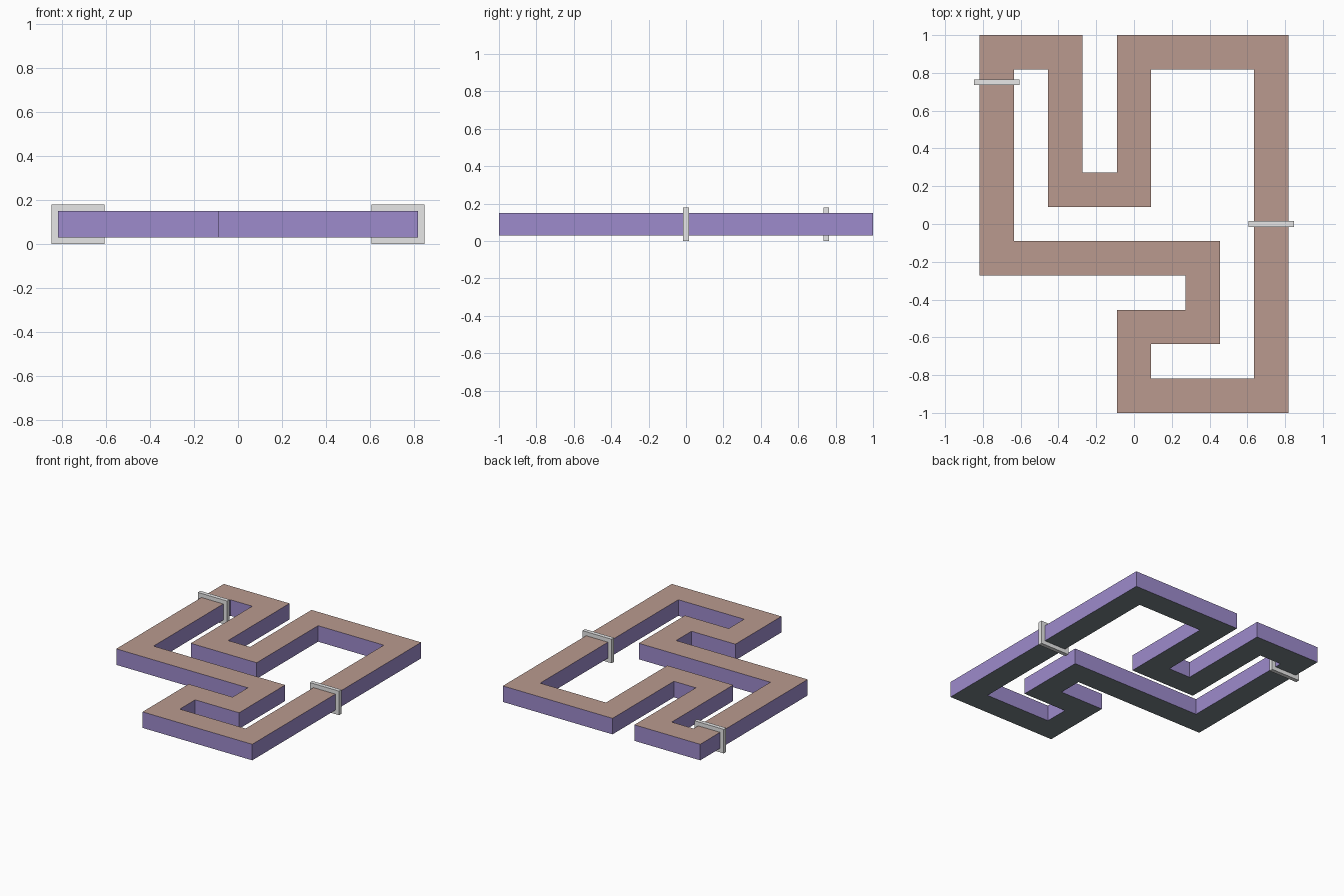
import bpy, bmesh
from mathutils import Vector

if "Cube" in bpy.data.objects:
    bpy.data.objects.remove(bpy.data.objects["Cube"])


def material(name, srgb):
    m = bpy.data.materials.new(name)
    lin = [((c / 255 + 0.055) / 1.055) ** 2.4 for c in srgb]
    m.diffuse_color = (*lin, 1)
    m.use_nodes = True
    m.node_tree.nodes["Principled BSDF"].inputs["Base Color"].default_value = m.diffuse_color
    return m


BROWN = material("dusty brown top", (186, 154, 143))
PURPLE = material("purple sides", (157, 139, 204))
DARK = material("slate underside", (121, 132, 136))
GREY = material("light grey", (233, 233, 233))


def add_object(name, bm, mats):
    bmesh.ops.recalc_face_normals(bm, faces=bm.faces[:])
    me = bpy.data.meshes.new(name)
    for m in mats:
        me.materials.append(m)
    # top faces, walls and underside are coloured by direction
    if len(mats) == 3:
        for f in bm.faces:
            f.normal_update()
            f.material_index = 0 if f.normal.z > 0.5 else 2 if f.normal.z < -0.5 else 1
    bm.to_mesh(me)
    bm.free()
    ob = bpy.data.objects.new(name, me)
    bpy.context.collection.objects.link(ob)
    return ob


U = 2 / 11                 # track width
Z0, Z1 = 0.03, 0.15        # track underside and top

# winding closed track: centreline corners in units of the track width
path = [(-4, 5), (-2, 5), (-2, 1), (0, 1), (0, 5), (4, 5),
        (4, -5), (0, -5), (0, -3), (2, -3), (2, -1), (-4, -1)]
pts = [Vector(p) * U for p in path]
n = len(pts)
bm = bmesh.new()
sections = []
for i, p in enumerate(pts):
    a = (p - pts[i - 1]).normalized()
    b = (pts[(i + 1) % n] - p).normalized()
    miter = Vector((-a.y - b.y, a.x + b.x)) * U / 2
    l, r = p + miter, p - miter
    sections.append([bm.verts.new((q.x, q.y, z))
                     for q, z in ((l, Z0), (r, Z0), (r, Z1), (l, Z1))])
for i in range(n):
    s, t = sections[i], sections[(i + 1) % n]
    for k in range(4):
        bm.faces.new((s[k], s[(k + 1) % 4], t[(k + 1) % 4], t[k]))
add_object("winding_track", bm, [BROWN, PURPLE, DARK])


# square band wrapped around the track
def band(name, x, y, depth=0.03):
    h = U / 2
    inner = [(x - h, Z0), (x + h, Z0), (x + h, Z1), (x - h, Z1)]
    o = h + 0.03
    outer = [(x - o, 0), (x + o, 0), (x + o, 0.18), (x - o, 0.18)]
    bm = bmesh.new()
    loops = [[bm.verts.new((px, y + s * depth / 2, pz)) for px, pz in prof]
             for prof, s in ((outer, -1), (outer, 1), (inner, 1), (inner, -1))]
    for j in range(4):
        a, b = loops[j], loops[(j + 1) % 4]
        for k in range(4):
            bm.faces.new((a[k], a[(k + 1) % 4], b[(k + 1) % 4], b[k]))
    add_object(name, bm, [GREY])


band("left_band", -4 * U, 0.75)
band("right_band", 4 * U, 0)
